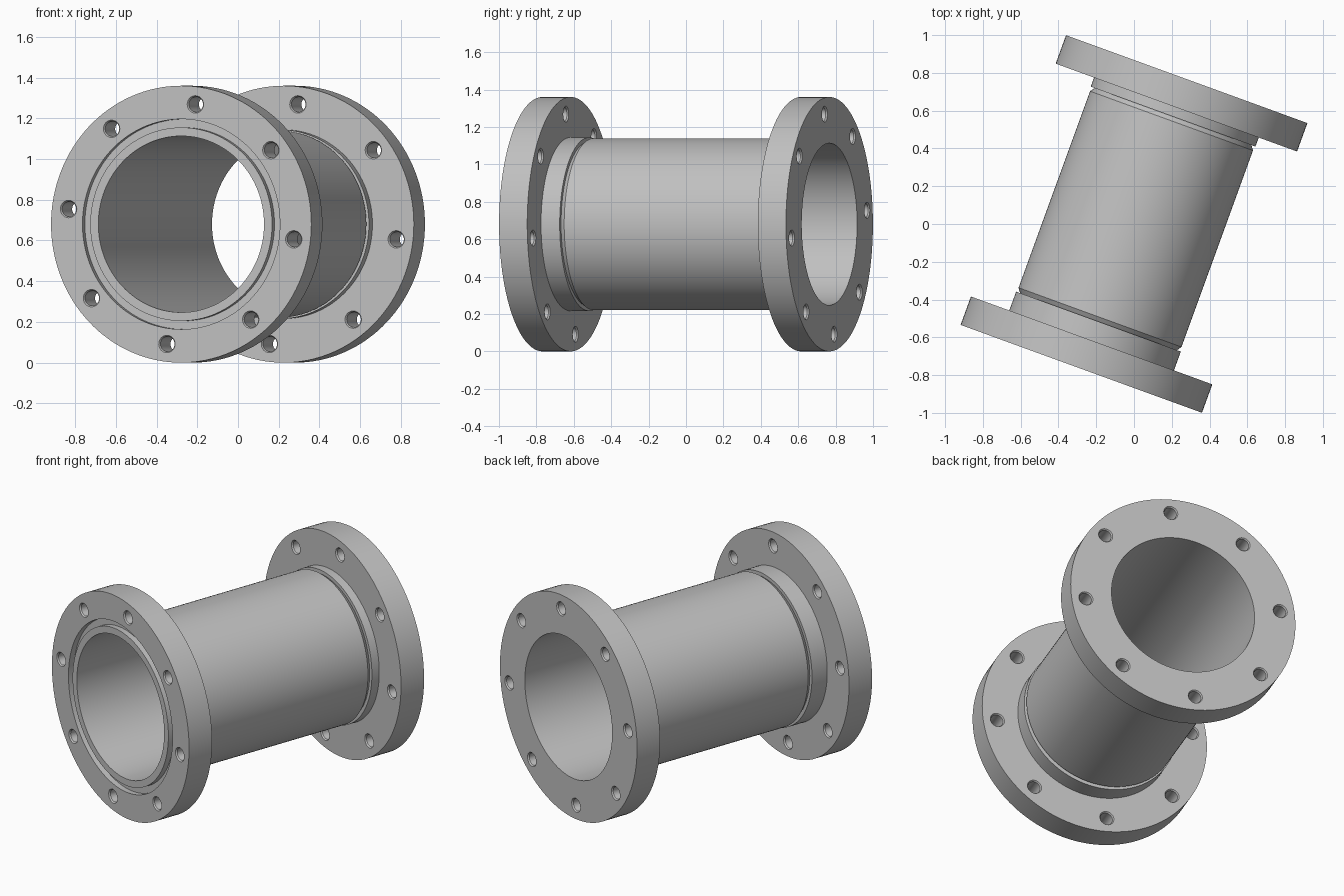
import bpy, bmesh, math
from mathutils import Matrix, Vector

cube = bpy.data.objects.get("Cube")
if cube:
    bpy.data.objects.remove(cube, do_unlink=True)

# Main dimensions
RADIUS = 0.68
HALF = 0.816
INNER = 0.656
BORE = 0.433
HUB = 0.464
PLACE = Matrix.Translation((0, 0, RADIUS)) @ Matrix.Rotation(math.radians(-20), 4, 'Z')

steel = bpy.data.materials.new("light grey steel")
steel.use_nodes = True
GREY = (0.53, 0.53, 0.53, 1)
steel.diffuse_color = GREY
steel.node_tree.nodes["Principled BSDF"].inputs["Base Color"].default_value = GREY


def lathe(bm, profile, segments, centre=(0, 0)):
    """Revolve a closed (radius, y) profile around the y direction."""
    rings = []
    for i in range(segments):
        a = math.tau * i / segments
        rings.append([bm.verts.new(Vector((centre[0] + r * math.sin(a), y,
                                           centre[1] + r * math.cos(a))))
                      for r, y in profile])
    n = len(profile)
    for i, ring in enumerate(rings):
        nxt = rings[(i + 1) % segments]
        for j in range(n):
            k = (j + 1) % n
            bm.faces.new((ring[j], ring[k], nxt[k], nxt[j]))


def finish(name, bm):
    bmesh.ops.recalc_face_normals(bm, faces=bm.faces)
    mesh = bpy.data.meshes.new(name)
    bm.to_mesh(mesh)
    bm.free()
    mesh.materials.append(steel)
    obj = bpy.data.objects.new(name, mesh)
    bpy.context.collection.objects.link(obj)
    obj.matrix_world = PLACE
    return obj


def select(obj):
    bpy.ops.object.select_all(action='DESELECT')
    obj.select_set(True)
    bpy.context.view_layer.objects.active = obj


def smooth(obj):
    select(obj)
    bpy.ops.object.shade_smooth_by_angle(angle=math.radians(25))


def bolt_cutter(y0, y1):
    """Eight bolt holes, countersunk slightly at both flange faces."""
    bm = bmesh.new()
    lip, hole, out = 0.043, 0.037, 0.02
    sections = [(lip, y0 - out), (lip, y0), (hole, y0 + 0.008),
                (hole, y1 - 0.008), (lip, y1), (lip, y1 + out)]
    for i in range(8):
        a = math.radians(7.2 + 45 * i)
        cx, cz = 0.593 * math.sin(a), 0.593 * math.cos(a)
        rings = []
        for r, y in sections:
            rings.append([bm.verts.new((cx + r * math.sin(math.tau * s / 24), y,
                                        cz + r * math.cos(math.tau * s / 24)))
                          for s in range(24)])
        for lo, hi in zip(rings, rings[1:]):
            for s in range(24):
                t = (s + 1) % 24
                bm.faces.new((lo[s], lo[t], hi[t], hi[s]))
        bm.faces.new(rings[0])
        bm.faces.new(rings[-1])
    cutter = finish("bolt_hole_cutter", bm)
    cutter.hide_render = True
    return cutter


def flange(name, profile, y0, y1):
    bm = bmesh.new()
    lathe(bm, profile, 128)
    obj = finish(name, bm)
    cutter = bolt_cutter(y0, y1)
    mod = obj.modifiers.new("bolt holes", 'BOOLEAN')
    mod.operation = 'DIFFERENCE'
    mod.solver = 'EXACT'
    mod.object = cutter
    select(obj)
    bpy.ops.object.modifier_apply(modifier=mod.name)
    bpy.data.objects.remove(cutter, do_unlink=True)
    smooth(obj)


# Front flange: long hub, ring groove around the bore lip
flange("front_flange", [
    (BORE, -HALF), (0.475, -HALF), (0.475, -HALF + 0.035), (0.516, -HALF + 0.035),
    (0.516, -HALF), (RADIUS, -HALF), (RADIUS, -INNER), (HUB, -INNER),
    (HUB, -0.55), (BORE, -0.55)], -HALF, -INNER)

# Back flange: short hub, plain face
flange("back_flange", [
    (BORE, HALF), (RADIUS, HALF), (RADIUS, INNER), (HUB, INNER),
    (HUB, 0.605), (BORE, 0.605)], INNER, HALF)

# Pipe with chamfered ends that leave a joint groove at each hub
bm = bmesh.new()
lathe(bm, [(BORE, -0.55), (0.442, -0.55), (0.459, -0.526),
           (0.459, 0.581), (0.442, 0.605), (BORE, 0.605)], 128)
smooth(finish("pipe", bm))
